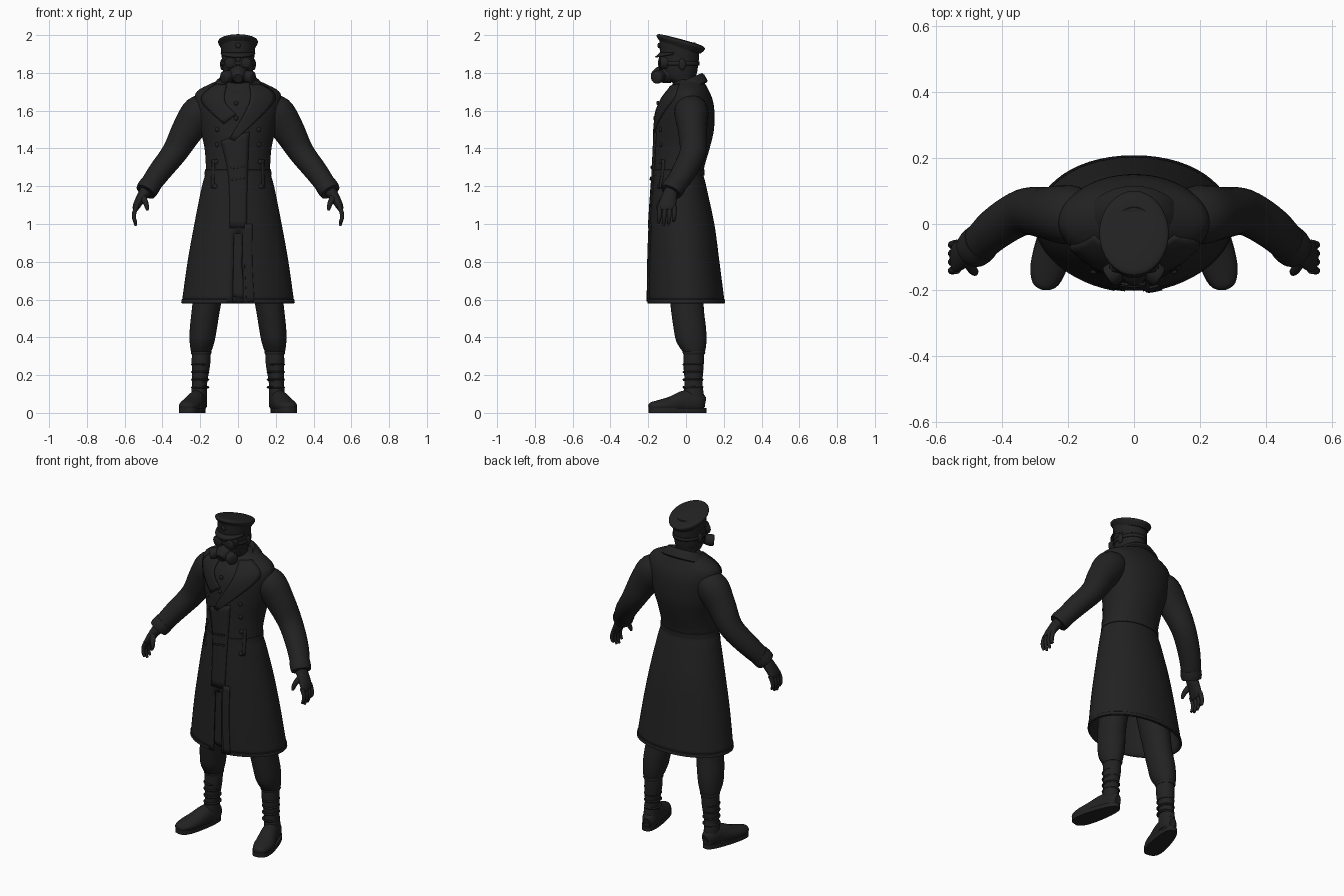
import bpy, bmesh, math
from mathutils import Vector

if "Cube" in bpy.data.objects:
    bpy.data.objects.remove(bpy.data.objects["Cube"])

cloth = bpy.data.materials.new("charcoal black")
cloth.diffuse_color = (0.016, 0.016, 0.016, 1)
cloth.use_nodes = True
cloth.node_tree.nodes["Principled BSDF"].inputs["Base Color"].default_value = cloth.diffuse_color


def make(name, verts, faces, thick=0, angle=40):
    me = bpy.data.meshes.new(name)
    me.from_pydata([tuple(v) for v in verts], [], faces)
    bm = bmesh.new()
    bm.from_mesh(me)
    bmesh.ops.recalc_face_normals(bm, faces=bm.faces)
    bm.to_mesh(me)
    bm.free()
    me.materials.append(cloth)
    ob = bpy.data.objects.new(name, me)
    bpy.context.collection.objects.link(ob)
    if thick:
        mod = ob.modifiers.new("thickness", 'SOLIDIFY')
        mod.thickness = thick
        mod.offset = 0
    bpy.ops.object.select_all(action='DESELECT')
    ob.select_set(True)
    bpy.context.view_layer.objects.active = ob
    bpy.ops.object.shade_smooth_by_angle(angle=math.radians(angle))
    return ob


def smooth(rows, k=4):
    """Catmull-Rom interpolation of rows of numbers."""
    out = []
    for i in range(len(rows) - 1):
        p = [rows[max(0, min(len(rows) - 1, i + d))] for d in (-1, 0, 1, 2)]
        for j in range(k):
            t = j / k
            out.append([0.5 * (2*b + (c-a)*t + (2*a-5*b+4*c-d)*t*t + (3*b-a-3*c+d)*t**3)
                        for a, b, c, d in zip(*p)])
    return out + [list(rows[-1])]


def power(v, e):
    return math.copysign(abs(v) ** e, v)


def skin(name, loops, cap0=True, cap1=True, skip=None, thick=0, angle=40):
    n = len(loops[0])
    faces = []
    for i in range(len(loops) - 1):
        for j in range(n):
            if skip and skip(i, j):
                continue
            k = (j + 1) % n
            faces.append((i*n + j, i*n + k, (i+1)*n + k, (i+1)*n + j))
    if cap0:
        faces.append(tuple(range(n)))
    if cap1:
        faces.append(tuple(range((len(loops)-1)*n, len(loops)*n)))
    return make(name, [v for l in loops for v in l], faces, thick, angle)


def ring(x, y, z, rx, ry, slope=0, nf=2, nb=2, seg=32):
    """Level ring, optionally tilted front to back."""
    pts = []
    for j in range(seg):
        t = 2 * math.pi * j / seg
        e = 2 / (nf if math.cos(t) > 0 else nb)
        dy = -ry * power(math.cos(t), e)
        pts.append((x + rx * power(math.sin(t), e), y + dy, z + slope * dy))
    return pts


def tube(name, rows, ref, seg=20, k=4, floor=None):
    """Rows of x, y, z, radius along ref, other radius."""
    rows = smooth(rows, k)
    P = [Vector(r[:3]) for r in rows]
    loops = []
    for i, r in enumerate(rows):
        t = (P[min(i+1, len(P)-1)] - P[max(i-1, 0)]).normalized()
        a = (Vector(ref) - t * t.dot(Vector(ref))).normalized()
        b = t.cross(a)
        loop = [P[i] + a*r[3]*math.cos(q*2*math.pi/seg) + b*r[4]*math.sin(q*2*math.pi/seg)
                for q in range(seg)]
        if floor is not None:
            for v in loop:
                v.z = max(v.z, floor)
        loops.append(loop)
    return skin(name, loops)


def ball(name, c, r):
    rows = [(c[0], c[1], c[2] - r[2]*math.cos(a), r[0]*math.sin(a), r[1]*math.sin(a))
            for a in [0.05 + i*(math.pi - 0.1)/12 for i in range(13)]]
    return skin(name, [ring(*q, seg=20) for q in rows])


# Coat body: z, half width, front y, back y
coat = smooth([(0.58, .293, -.2, .2), (0.8, .262, -.196, .172), (1.0, .226, -.189, .145),
               (1.2, .186, -.176, .102), (1.28, .166, -.17, .088), (1.4, .172, -.165, .12),
               (1.5, .195, -.16, .143), (1.6, .215, -.15, .145), (1.66, .224, -.13, .135),
               (1.7, .212, -.1, .118), (1.735, .15, -.07, .1), (1.76, .09, -.05, .085)])


def coat_ring(z, grow=0):
    for a, b in zip(coat, coat[1:]):
        if a[0] <= z <= b[0]:
            f = (z - a[0]) / (b[0] - a[0])
            _, w, yf, yb = [p + (q - p) * f for p, q in zip(a, b)]
            return w + grow, (yf + yb) / 2, (yb - yf) / 2 + grow


def coat_loop(z, grow=0):
    w, y, d = coat_ring(z, grow)
    return ring(0, y, z, w, d, nf=1.85, nb=2.1, seg=56)


def front_y(x, z):
    w, y, d = coat_ring(z)
    return y - d * max(0, 1 - min(1, abs(x) / w) ** 1.85) ** (1 / 1.85)


skin("long_coat", [coat_loop(max(.58, min(1.76, r[0]))) for r in coat], cap0=False,
     skip=lambda i, j: j in (0, 55) and coat[i][0] < 0.95, thick=.01)
skin("hem_band", [coat_loop(z, g) for z, g in ((.582, .003), (.582, .008), (.6, .008), (.605, .003))],
     False, False, skip=lambda i, j: j in (0, 1, 54, 55))
skin("waist_belt", [coat_loop(z, g) for z, g in ((1.255, .002), (1.258, .009), (1.287, .009), (1.29, .002))],
     False, False)


def plate(name, left, right, out=.008, thick=.008, m=6):
    """Cloth strip between two x,z edges, laid on the front of the coat."""
    left, right = smooth(left, 5), smooth(right, 5)
    verts, faces = [], []
    for i, (a, b) in enumerate(zip(left, right)):
        for j in range(m + 1):
            x = a[0] + (b[0] - a[0]) * j / m
            z = a[1] + (b[1] - a[1]) * j / m
            verts.append((x, front_y(x, z) - out, z))
    for i in range(len(left) - 1):
        for j in range(m):
            q = i * (m + 1) + j
            faces.append((q, q + 1, q + m + 2, q + m + 1))
    return make(name, verts, faces, thick)


# Front closure, torn lining, lapels, pockets, buckle and buttons
plate("front_overlap", [(-.09, 1.44), (-.05, 1.25), (-.045, .98)], [(.06, 1.49), (.05, 1.25), (.045, .98)])
plate("front_edge", [(.035, 1.0), (.035, .8), (.045, .59)], [(.075, 1.0), (.075, .8), (.085, .59)])
plate("torn_lining", [(-.06, 1.0), (-.055, .8), (-.05, .62)], [(.06, 1.0), (.02, .8), (.055, .6)], out=-.02)
plate("lapel_left", [(.06, 1.735), (.06, 1.64), (-.045, 1.45)], [(.12, 1.74), (.195, 1.655), (-.02, 1.44)], out=.01)
plate("lapel_right", [(-.12, 1.74), (-.195, 1.655), (-.075, 1.53)], [(-.06, 1.735), (-.07, 1.65), (-.01, 1.58)], out=.01)
plate("buckle_top", [(-.04, 1.3), (-.04, 1.29)], [(.035, 1.31), (.035, 1.3)], out=.015)
plate("buckle_bottom", [(-.04, 1.24), (-.04, 1.23)], [(.035, 1.25), (.035, 1.24)], out=.015)
for s in (-1, 1):
    plate("pocket_welt", [(s*.122, 1.34), (s*.127, 1.19)], [(s*.136, 1.34), (s*.141, 1.19)], m=2)
    for x, z in ((.11, 1.5), (.11, 1.42), (.115, 1.33), (.12, 1.2)):
        ball("coat_button", (s*x, front_y(x, z) - .006, z), (.013, .008, .013))
for z in (1.64, 1.56):
    ball("collar_button", (-.01, front_y(.01, z) - .01, z), (.012, .008, .012))

# Turned-down collar
skin("collar", [ring(0, .0, z, rx, ry, .4) for z, rx, ry in
     ((1.705, .155, .11), (1.712, .152, .115), (1.75, .118, .098), (1.765, .1, .085),
      (1.755, .088, .075), (1.72, .082, .07))], False, False)

# Neck and head: y, z, half width, depth
skin("head", [ring(0, y, z, rx, ry) for y, z, rx, ry in smooth(
    [(0, 1.68, .065, .06), (-.005, 1.74, .065, .06), (-.03, 1.77, .07, .08), (-.035, 1.81, .08, .095),
     (-.035, 1.86, .084, .1), (-.035, 1.92, .084, .1), (-.035, 1.96, .07, .085)])])

# Breathing mask with two filters and goggles
tube("mask_muzzle", [(0, -.09, 1.8, .06, .055), (0, -.135, 1.79, .05, .045), (0, -.165, 1.775, .033, .033),
                     (0, -.175, 1.77, .024, .024)], (1, 0, 0))
for s in (-1, 1):
    tube("mask_filter", [(s*.025, -.125, 1.79, .026, .026), (s*.055, -.145, 1.78, .033, .033),
                         (s*.074, -.158, 1.775, .033, .033), (s*.08, -.162, 1.774, .024, .024)], (0, 0, 1))
    tube("goggle", [(s*.036, -.1, 1.853, .036, .036), (s*.042, -.14, 1.853, .034, .034)], (0, 0, 1), k=2)
    ball("goggle_lens", (s*.042, -.14, 1.853), (.027, .008, .027))
    ball("ear", (s*.083, -.02, 1.845), (.012, .02, .03))
skin("mask_strap", [ring(0, -.035, z, .087, .103) for z in (1.84, 1.86)], False, False, thick=.005)

# Peaked cap
skin("cap_band", [ring(0, -.035, z, rx, ry, -.22) for z, rx, ry in
     ((1.885, .087, .102), (1.9, .089, .104), (1.935, .09, .105), (1.955, .092, .107))])
skin("cap_crown", [ring(0, -.028, z, rx, ry, -.27) for z, rx, ry in smooth(
    [(1.93, .088, .105), (1.95, .1, .122), (1.962, .105, .128), (1.972, .1, .12),
     (1.977, .07, .09), (1.979, .01, .01)])])
visor = []
for i in range(17):
    a = math.radians(-75 + 150 * i / 16)
    for r, dz in ((1, .0), (1.24, -.022)):
        visor.append((.087*r*math.sin(a)*(1 if r == 1 else .88), -.035 - .102*r*math.cos(a), 1.905 + dz*math.cos(a)))
make("cap_visor", visor, [(2*i, 2*i+1, 2*i+3, 2*i+2) for i in range(16)], .006)
ball("cap_badge", (0, -.143, 1.945), (.014, .008, .014))

# Arms, hands, legs and boots, both sides
for s in (-1, 1):
    side = "left" if s > 0 else "right"

    def limb(name, rows, ref, **kw):
        return tube(f"{name}_{side}", [(s*r[0],) + tuple(r[1:]) for r in rows], (s*ref[0], ref[1], ref[2]), **kw)

    limb("sleeve", [(.14, .025, 1.63, .075, .06), (.2, .028, 1.59, .09, .095), (.265, .034, 1.5, .078, .085),
                    (.335, .036, 1.38, .07, .068), (.42, -.015, 1.27, .064, .06), (.482, -.075, 1.18, .054, .052)],
         (0, 1, 0), seg=24)
    limb("cuff", [(.462, -.055, 1.21, .06, .057), (.478, -.07, 1.187, .061, .058), (.489, -.08, 1.17, .056, .055)],
         (0, 1, 0))
    limb("palm", [(.488, -.08, 1.175, .036, .032), (.515, -.09, 1.135, .042, .026),
                  (.537, -.1, 1.095, .046, .02), (.543, -.1, 1.075, .04, .014)], (0, 1, 0))
    for i, end in enumerate((1.005, .99, .995, 1.015)):
        y = -.138 + i * .026
        limb("finger", [(.535, y, 1.095, .013, .013), (.549, y - .002, 1.06, .012, .012),
                        (.55, y - .004, 1.03, .011, .011), (.54, y - .006, end, .007, .007)],
             (0, 1, 0), seg=10, k=3)
    limb("thumb", [(.505, -.11, 1.145, .016, .018), (.49, -.135, 1.115, .015, .015),
                   (.482, -.145, 1.09, .012, .012), (.48, -.15, 1.072, .007, .007)], (0, 1, 0), seg=10, k=3)

    def stack(name, rows, k=4):
        return skin(f"{name}_{side}", [ring(s*x, y, z, rx, ry) for x, y, z, rx, ry in smooth(rows, k)])

    stack("trouser_leg", [(.1, 0, 1.05, .1, .1), (.13, 0, .8, .09, .1), (.165, .005, .58, .076, .088),
                          (.183, .02, .45, .072, .086), (.19, .028, .38, .066, .08),
                          (.195, .04, .33, .055, .062), (.195, .042, .315, .044, .048)])
    stack("boot_shaft", [(.195, .042, .34, .049, .054), (.196, .04, .26, .049, .054), (.203, .04, .16, .04, .047),
                         (.206, .04, .1, .042, .054), (.206, .045, .03, .042, .055)])
    stack("boot_top_band", [(.195, .042, .31, .051, .056), (.195, .042, .318, .055, .06),
                            (.195, .042, .33, .053, .058)], 2)
    for z in (.13, .17, .21, .25):
        stack("boot_strap", [(.202, .037, z, .044, .052), (.2, .037, z + .006, .049, .056),
                             (.2, .037, z + .012, .044, .052)], 1)
    limb("boot_foot", [(.2, .1, .05, .02, .03), (.204, .07, .055, .042, .055), (.22, 0, .055, .048, .065),
                       (.245, -.08, .042, .056, .045), (.262, -.14, .036, .053, .033),
                       (.274, -.185, .032, .034, .024), (.277, -.197, .03, .01, .01)], (1, 0, 0), floor=.012)
    # Flat sole following the turned-out foot
    c, d = Vector((s*.238, -.045)), Vector((s*.07, -.29)).normalized()
    loops = []
    for z in (0, .026):
        loop = []
        for j in range(32):
            t = 2 * math.pi * j / 32
            u = .156 * power(math.cos(t), .8)
            w = (.055 + .06 * u) * power(math.sin(t), .7)
            p = c + d * u + Vector((d.y, -d.x)) * w
            loop.append((p.x, p.y, z))
        loops.append(loop)
    skin(f"boot_sole_{side}", loops)
